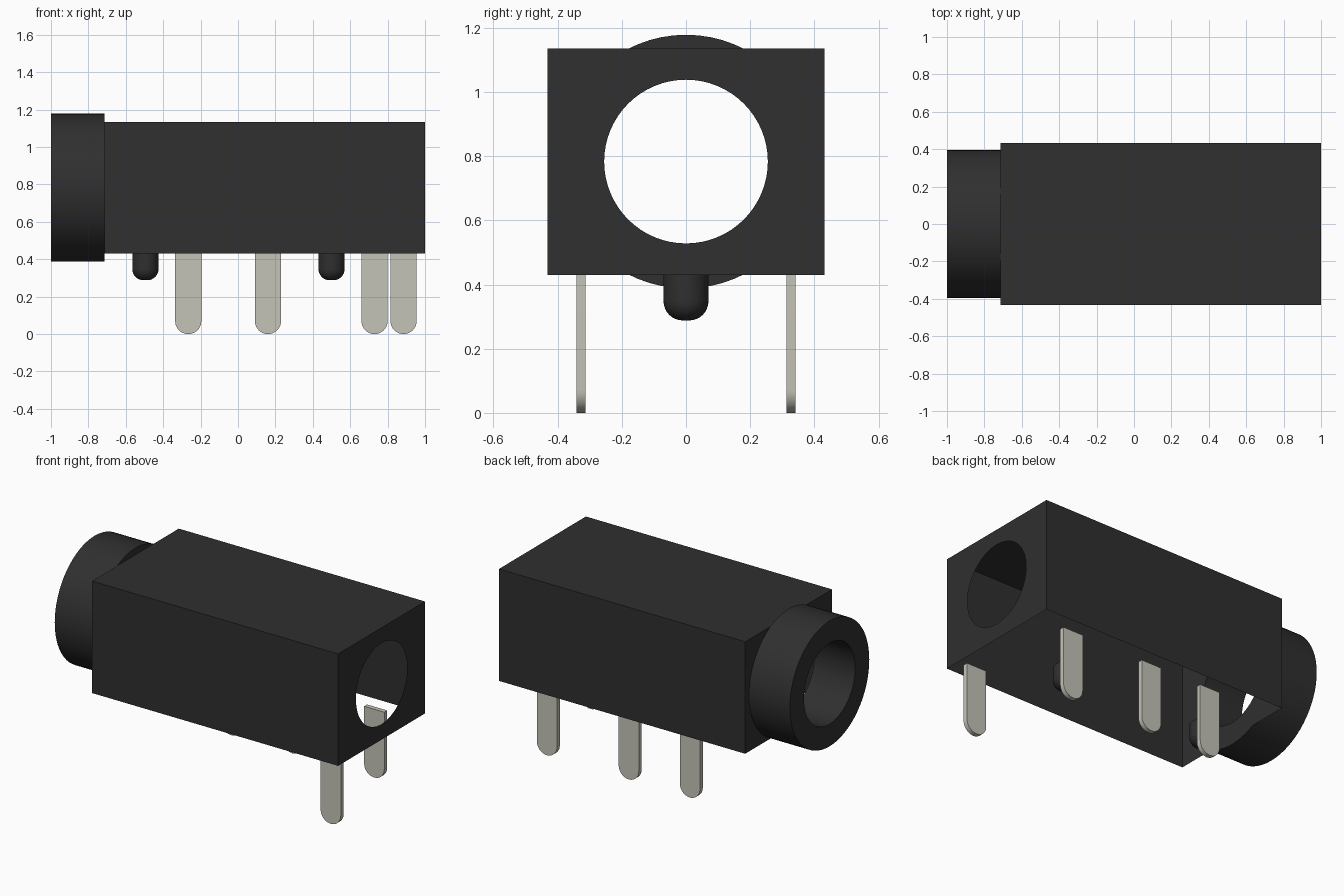
import bpy, bmesh, math
from mathutils import Matrix, Vector

cube = bpy.data.objects.get("Cube")
if cube:
    bpy.data.objects.remove(cube, do_unlink=True)

# Main dimensions
X0, X1 = -0.715, 1.0
HALF_Y = 0.432
Z0, Z1 = 0.43, 1.135
AXIS_Z = 0.783
BORE, RING_R = 0.255, 0.395
SEG = 64


def make_material(name, rgb, roughness):
    mat = bpy.data.materials.new(name)
    mat.use_nodes = True
    mat.diffuse_color = (*rgb, 1)
    bsdf = mat.node_tree.nodes["Principled BSDF"]
    bsdf.inputs["Base Color"].default_value = (*rgb, 1)
    bsdf.inputs["Roughness"].default_value = roughness
    return mat


black = make_material("black plastic", (0.029, 0.029, 0.029), 0.6)
metal = make_material("pale grey metal", (0.56, 0.55, 0.48), 0.5)


def finish(name, bm, mat, smooth=False):
    bmesh.ops.remove_doubles(bm, verts=bm.verts, dist=1e-5)
    bmesh.ops.recalc_face_normals(bm, faces=bm.faces)
    mesh = bpy.data.meshes.new(name)
    bm.to_mesh(mesh)
    bm.free()
    mesh.materials.append(mat)
    obj = bpy.data.objects.new(name, mesh)
    bpy.context.collection.objects.link(obj)
    if smooth:
        bpy.ops.object.select_all(action='DESELECT')
        obj.select_set(True)
        bpy.context.view_layer.objects.active = obj
        bpy.ops.object.shade_smooth_by_angle(angle=math.radians(40))
    return obj


def lathe(name, profile, matrix, mat):
    """Spin a (radius, height) profile around z, then place it."""
    bm = bmesh.new()
    verts = [bm.verts.new((r, 0, h)) for r, h in profile]
    edges = [bm.edges.new(pair) for pair in zip(verts, verts[1:])]
    bmesh.ops.spin(bm, geom=verts + edges, cent=(0, 0, 0), axis=(0, 0, 1),
                   angle=2 * math.pi, steps=SEG, use_merge=False)
    bmesh.ops.remove_doubles(bm, verts=bm.verts, dist=1e-5)
    bmesh.ops.dissolve_degenerate(bm, dist=1e-6, edges=bm.edges)
    bm.transform(matrix)
    return finish(name, bm, mat, smooth=True)


def loop_edges(bm, points):
    verts = [bm.verts.new(p) for p in points]
    return [bm.edges.new((verts[i - 1], verts[i])) for i in range(len(verts))]


# Housing: thin shell, open underneath, with a round opening in each end
bm = bmesh.new()
for x in (X0, X1):
    rect = [(x, -HALF_Y, Z0), (x, HALF_Y, Z0), (x, HALF_Y, Z1), (x, -HALF_Y, Z1)]
    circle = [(x, BORE * math.cos(a), AXIS_Z + BORE * math.sin(a))
              for a in (2 * math.pi * i / SEG for i in range(SEG))]
    edges = loop_edges(bm, rect) + loop_edges(bm, circle)
    bmesh.ops.triangle_fill(bm, edges=edges, use_beauty=True, normal=(1, 0, 0))
section = [(-HALF_Y, Z0), (-HALF_Y, Z1), (HALF_Y, Z1), (HALF_Y, Z0)]
for (ya, za), (yb, zb) in zip(section, section[1:]):
    bm.faces.new([bm.verts.new(p) for p in
                  ((X0, ya, za), (X1, ya, za), (X1, yb, zb), (X0, yb, zb))])
finish("housing", bm, black)

# Socket collar: hollow ring on the end of the housing
collar = [(BORE, -1.0), (RING_R, -1.0), (RING_R, X0), (BORE, X0), (BORE, -1.0)]
lathe("socket_collar", collar,
      Matrix.Translation((0, 0, AXIS_Z)) @ Matrix.Rotation(math.pi / 2, 4, 'Y'), black)

# Locating pegs with rounded tips
R, FILLET, TIP = 0.07, 0.06, 0.288
peg = [(0, Z0), (R, Z0)]
peg += [(R - FILLET + FILLET * math.cos(a), TIP + FILLET - FILLET * math.sin(a))
        for a in (math.pi / 2 * i / 8 for i in range(9))]
peg += [(0, TIP)]
for i, x in enumerate((-0.495, 0.5)):
    lathe(f"locating_peg_{i + 1}", peg, Matrix.Translation((x, 0, 0)), black)

# Contact pins: flat strips with rounded lower ends
PIN_R, PIN_T = 0.07, 0.029
outline = [(PIN_R, Z0), (-PIN_R, Z0)]
outline += [(-PIN_R * math.cos(a), PIN_R - PIN_R * math.sin(a))
            for a in (math.pi * i / 20 for i in range(21))]
pins = [(-0.266, 1), (0.16, 1), (0.73, 1), (0.885, -1)]
for i, (x, side) in enumerate(pins):
    bm = bmesh.new()
    y = side * 0.327 - PIN_T / 2
    face = bm.faces.new([bm.verts.new((x + px, y, pz)) for px, pz in outline])
    out = bmesh.ops.extrude_face_region(bm, geom=[face], use_keep_orig=True)
    moved = [v for v in out["geom"] if isinstance(v, bmesh.types.BMVert)]
    bmesh.ops.translate(bm, verts=moved, vec=Vector((0, PIN_T, 0)))
    finish(f"contact_pin_{i + 1}", bm, metal, smooth=True)
